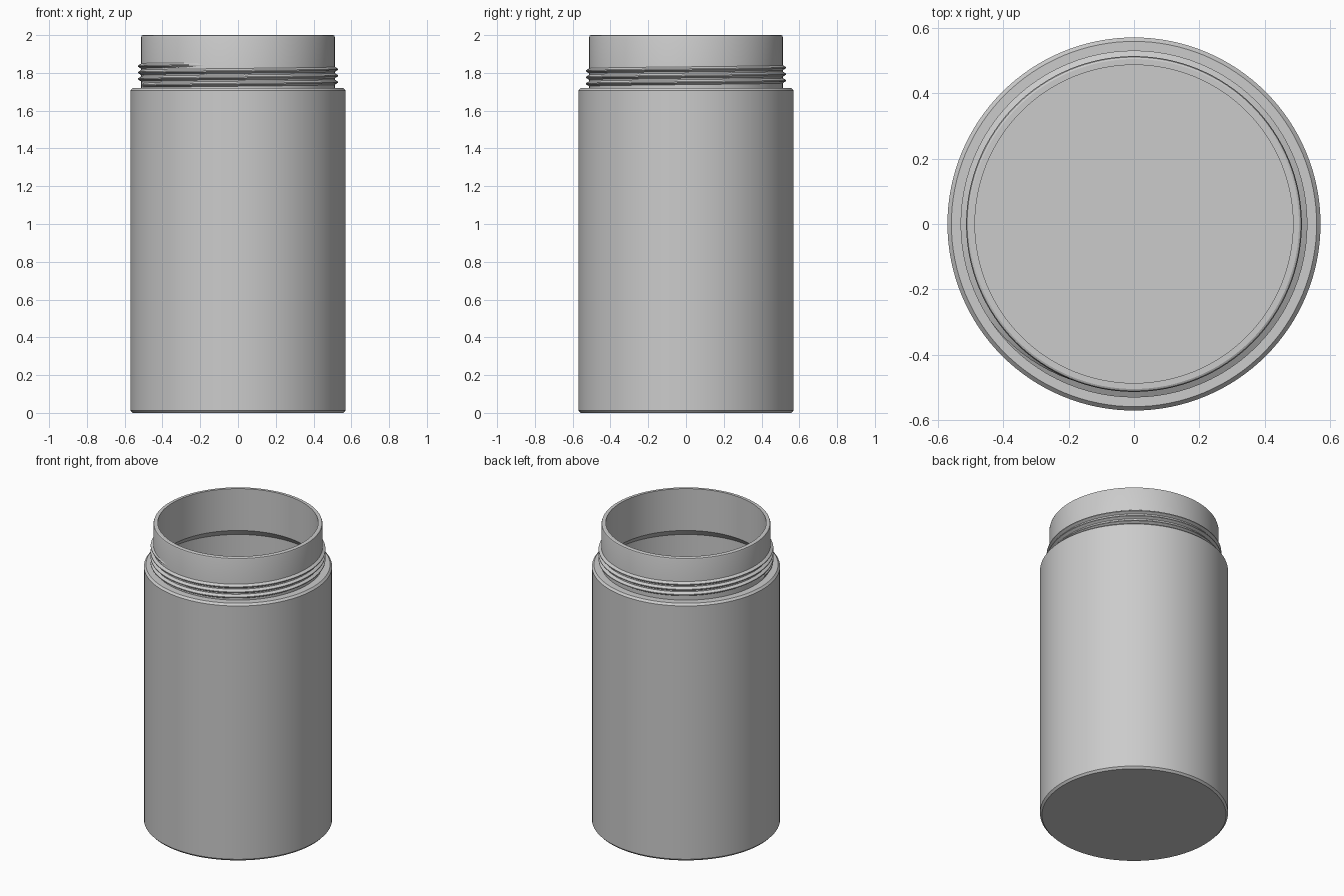
import bpy, bmesh, math

old = bpy.data.objects.get("Cube")
if old:
    bpy.data.objects.remove(old, do_unlink=True)

# Single grey material
grey = bpy.data.materials.new("plain grey")
grey.use_nodes = True
color = (0.6, 0.6, 0.6, 1)
grey.diffuse_color = color
grey.node_tree.nodes["Principled BSDF"].inputs["Base Color"].default_value = color


def finish(bm, name):
    bmesh.ops.recalc_face_normals(bm, faces=bm.faces)
    mesh = bpy.data.meshes.new(name)
    bm.to_mesh(mesh)
    bm.free()
    mesh.materials.append(grey)
    obj = bpy.data.objects.new(name, mesh)
    bpy.context.collection.objects.link(obj)
    bpy.ops.object.select_all(action="DESELECT")
    obj.select_set(True)
    bpy.context.view_layer.objects.active = obj
    bpy.ops.object.shade_smooth_by_angle(angle=math.radians(25))
    return obj


def lathe(name, profile, steps=128):
    bm = bmesh.new()
    verts = [bm.verts.new((r, 0, z)) for r, z in profile]
    edges = [bm.edges.new(pair) for pair in zip(verts, verts[1:])]
    bmesh.ops.spin(bm, geom=verts + edges, cent=(0, 0, 0), axis=(0, 0, 1),
                   angle=math.tau, steps=steps)
    bmesh.ops.remove_doubles(bm, verts=bm.verts, dist=0.0001)
    return finish(bm, name)


# Hollow jar: outside from base to rim, then inside from rim to floor
lathe("jar_body", [
    (0, 0), (0.558, 0), (0.57, 0.013), (0.57, 1.707), (0.558, 1.72),
    (0.513, 1.72), (0.513, 1.988), (0.51, 1.997), (0.504, 2.0),
    (0.486, 2.0), (0.486, 1.72), (0.536, 1.67), (0.536, 0.03), (0, 0.03)])


def thread(name, pitch=0.034, start_z=1.734, turns=3.2, steps=96):
    """Triangular ridge wound round the neck, fading out at both ends."""
    bm = bmesh.new()
    total = int(turns * steps)
    rings = []
    for i in range(total + 1):
        angle = math.pi + math.tau * i / steps
        z = start_z + pitch * i / steps
        fade = min(1, i / 10, (total - i) / 10)
        crest = 0.512 + 0.018 * fade
        section = [(0.508, -0.48), (crest, -0.08), (crest, 0.08), (0.508, 0.48)]
        rings.append([bm.verts.new((r * math.cos(angle), r * math.sin(angle),
                                    z + h * pitch)) for r, h in section])
    for a, b in zip(rings, rings[1:]):
        for k in range(4):
            n = (k + 1) % 4
            bm.faces.new((a[k], a[n], b[n], b[k]))
    bm.faces.new(rings[0])
    bm.faces.new(rings[-1])
    return finish(bm, name)


thread("neck_thread")
